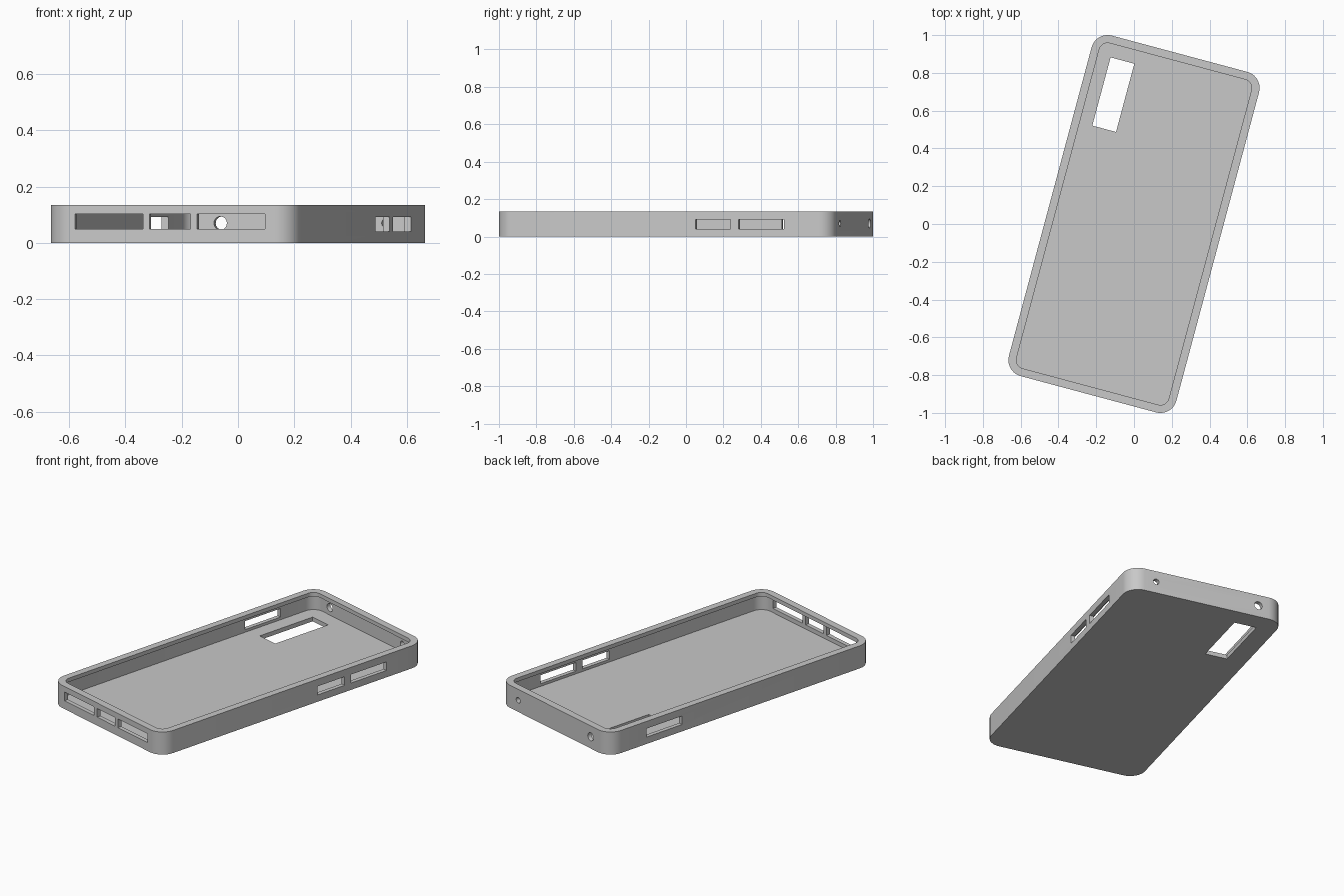
import bpy, bmesh, math
from mathutils import Matrix, Vector

cube = bpy.data.objects.get("Cube")
if cube:
    bpy.data.objects.remove(cube, do_unlink=True)

HALF_W, HALF_L, HEIGHT, RADIUS = 0.459, 0.933, 0.135, 0.088
WALL, LIP, FLOOR, LIP_Z = 0.025, 0.042, 0.025, 0.112
SEGMENTS = 10

grey = bpy.data.materials.new("grey plastic")
grey.use_nodes = True
colour = (0.58, 0.58, 0.58, 1)
grey.diffuse_color = colour
grey.node_tree.nodes["Principled BSDF"].inputs["Base Color"].default_value = colour


def make_object(name, bm):
    bmesh.ops.recalc_face_normals(bm, faces=bm.faces)
    mesh = bpy.data.meshes.new(name)
    bm.to_mesh(mesh)
    bm.free()
    mesh.materials.append(grey)
    obj = bpy.data.objects.new(name, mesh)
    bpy.context.collection.objects.link(obj)
    return obj


def rounded_ring(bm, inset, z):
    """Rounded rectangle, moved inward from the outer outline."""
    r = RADIUS - inset
    ring = []
    for quarter, (sx, sy) in enumerate([(1, 1), (-1, 1), (-1, -1), (1, -1)]):
        for i in range(SEGMENTS + 1):
            a = (quarter + i / SEGMENTS) * math.pi / 2
            ring.append(bm.verts.new((sx * (HALF_W - RADIUS) + r * math.cos(a),
                                      sy * (HALF_L - RADIUS) + r * math.sin(a), z)))
    return ring


def box(bm, x, y, z):
    """Box spanning three ranges."""
    size = [b - a for a, b in (x, y, z)]
    centre = Vector([(a + b) / 2 for a, b in (x, y, z)])
    bmesh.ops.create_cube(bm, size=1, matrix=Matrix.Translation(centre) @ Matrix.Diagonal((*size, 1)))


# Case shell: outside wall, rim, overhanging lip, cavity and floor
bm = bmesh.new()
rings = [rounded_ring(bm, inset, z) for inset, z in
         [(0, 0), (0, HEIGHT), (LIP, HEIGHT), (LIP, LIP_Z), (WALL, LIP_Z), (WALL, FLOOR)]]
for low, high in zip(rings, rings[1:]):
    for i in range(len(low)):
        j = (i + 1) % len(low)
        bm.faces.new((low[i], low[j], high[j], high[i]))
bm.faces.new(rings[0])
bm.faces.new(rings[-1])
case = make_object("phone_case", bm)

# Cutters for every opening
bm = bmesh.new()
front_wall = (-HALF_L - 0.03, -HALF_L + 0.05)
for x in [(-0.35, -0.1), (-0.076, 0.076), (0.1, 0.35)]:
    box(bm, x, front_wall, (0.05, 0.102))          # port and speaker slots
right_wall = (HALF_W - 0.05, HALF_W + 0.03)
left_wall = (-HALF_W - 0.03, -HALF_W + 0.05)
for wall, y in [(right_wall, (0.176, 0.369)), (right_wall, (0.414, 0.665)),
                (left_wall, (0.414, 0.665))]:
    box(bm, wall, y, (0.041, 0.092))               # button slots
box(bm, (-0.348, -0.218), (0.446, 0.82), (-0.03, 0.06))  # camera window
for x, r in [(-0.308, 0.024), (0.302, 0.017)]:     # round holes in the back end
    bmesh.ops.create_cone(bm, cap_ends=True, segments=16, radius1=r, radius2=r, depth=0.08,
                          matrix=Matrix.Translation((x, HALF_L, 0.07)) @ Matrix.Rotation(math.pi / 2, 4, "X"))
cutter = make_object("opening_cutter", bm)
cutter.hide_render = True

# Cut the openings, then drop the cutter
cut = case.modifiers.new("openings", "BOOLEAN")
cut.operation = "DIFFERENCE"
cut.solver = "EXACT"
cut.object = cutter
graph = bpy.context.evaluated_depsgraph_get()
mesh = bpy.data.meshes.new_from_object(case.evaluated_get(graph))
case.modifiers.clear()
case.data = mesh
bpy.data.objects.remove(cutter, do_unlink=True)

# Turn the case in plan and smooth the rounded corners
mesh.transform(Matrix.Rotation(math.radians(-15), 4, "Z"))
bpy.ops.object.select_all(action="DESELECT")
case.select_set(True)
bpy.context.view_layer.objects.active = case
bpy.ops.object.shade_smooth_by_angle(angle=math.radians(30))
